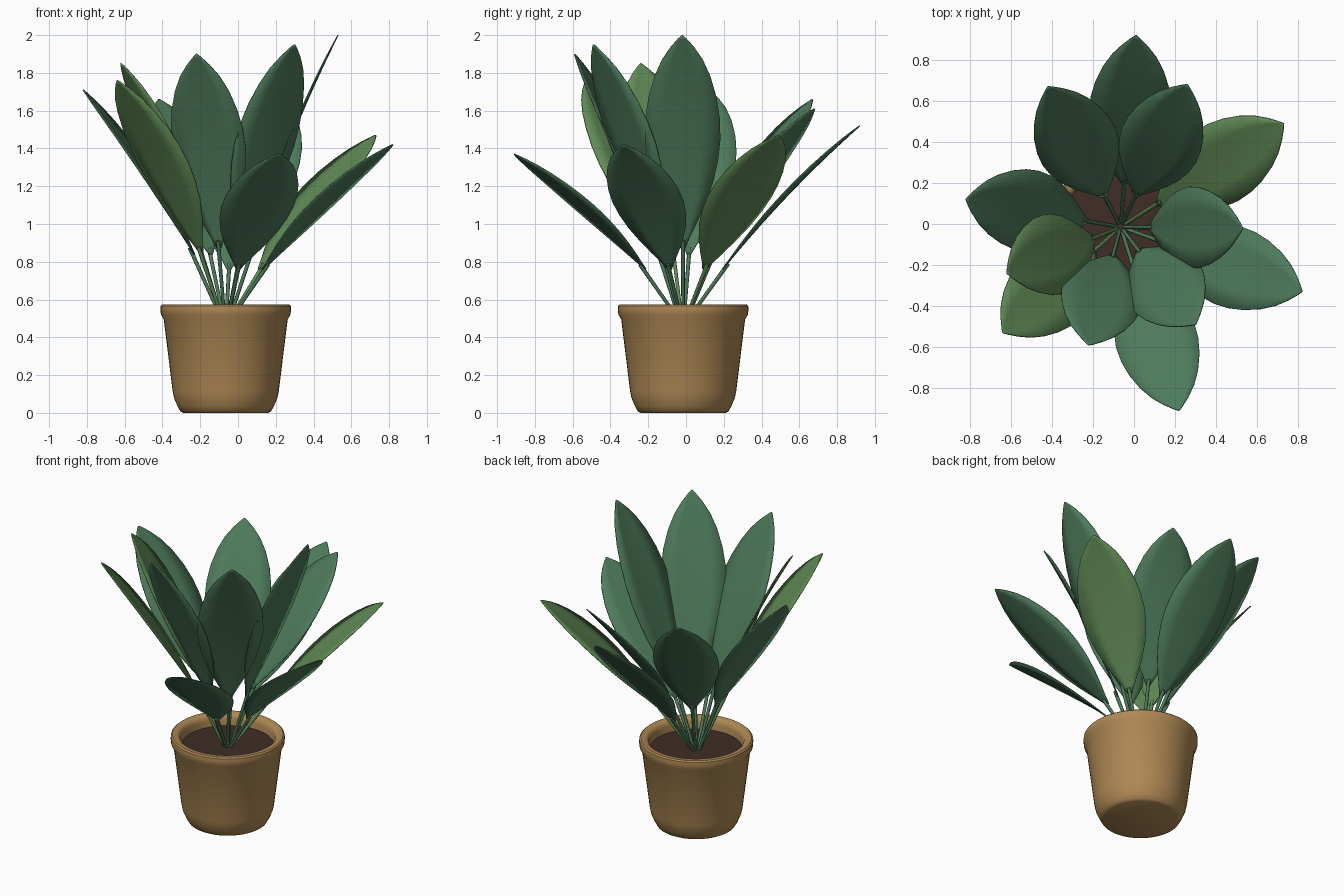
import bpy, bmesh, math
from mathutils import Vector

if "Cube" in bpy.data.objects:
    bpy.data.objects.remove(bpy.data.objects["Cube"])

CENTRE = Vector((-0.065, -0.015, 0))


def material(name, rgb):
    m = bpy.data.materials.new(name)
    m.diffuse_color = (*rgb, 1)
    m.use_nodes = True
    m.node_tree.nodes["Principled BSDF"].inputs["Base Color"].default_value = m.diffuse_color
    return m


clay = material("clay", (0.43, 0.25, 0.09))
earth = material("earth", (0.05, 0.027, 0.02))
deep_green = material("deep green", (0.076, 0.195, 0.105))
light_green = material("light green", (0.12, 0.26, 0.095))


def finish(name, bm, mat, angle=40):
    bmesh.ops.recalc_face_normals(bm, faces=bm.faces)
    mesh = bpy.data.meshes.new(name)
    bm.to_mesh(mesh)
    bm.free()
    mesh.materials.append(mat)
    ob = bpy.data.objects.new(name, mesh)
    bpy.context.collection.objects.link(ob)
    bpy.context.view_layer.objects.active = ob
    bpy.ops.object.select_all(action='DESELECT')
    ob.select_set(True)
    bpy.ops.object.shade_smooth_by_angle(angle=math.radians(angle))
    return ob


def lathe(name, profile, mat, steps=48):
    bm = bmesh.new()
    verts = [bm.verts.new(CENTRE + Vector((r, 0, z))) for r, z in profile]
    edges = [bm.edges.new(p) for p in zip(verts, verts[1:])]
    bmesh.ops.spin(bm, geom=verts + edges, cent=CENTRE, axis=(0, 0, 1),
                   angle=math.tau, steps=steps, use_duplicate=False)
    bmesh.ops.remove_doubles(bm, verts=bm.verts, dist=0.0005)
    return finish(name, bm, mat)


# Pot with rounded foot and thick rolled rim
lathe("pot", [(0, 0), (0.225, 0), (0.24, 0.008), (0.255, 0.035), (0.274, 0.08),
              (0.281, 0.115), (0.328, 0.495), (0.343, 0.52), (0.346, 0.55),
              (0.344, 0.567), (0.335, 0.575), (0.305, 0.574), (0.29, 0.562),
              (0.284, 0.54), (0.278, 0.46)], clay)
lathe("soil", [(0, 0.5), (0.282, 0.5)], earth)

# Half-width of a blade from its base to its tip, as (position, width)
OUTLINE = [(0, 0.012), (0.05, 0.036), (0.12, 0.076), (0.2, 0.118), (0.3, 0.16),
           (0.4, 0.187), (0.5, 0.2), (0.6, 0.197), (0.7, 0.18), (0.8, 0.148),
           (0.88, 0.108), (0.94, 0.063), (0.98, 0.025), (1, 0.003)]


def leaf(number, tip, reach, height, mat):
    tip = Vector(tip)
    out = Vector((tip.x - CENTRE.x, tip.y - CENTRE.y, 0)).normalized()
    base = CENTRE + out * reach + Vector((0, 0, height))
    along = tip - base
    side = Vector((-out.y, out.x, 0))
    normal = along.normalized().cross(side)
    if normal.z < 0:
        normal = -normal

    # Blade, arched along its length and slightly cupped across
    bm = bmesh.new()
    rows = []
    for t, w in OUTLINE:
        arch = 0.1 * t * (1 - t)
        rows.append([bm.verts.new(base + along * t + side * w * s
                                  + normal * (arch + 0.05 * w * s * s))
                     for s in (-1, -0.5, 0, 0.5, 1)])
    for a, b in zip(rows, rows[1:]):
        for i in range(4):
            bm.faces.new((a[i], a[i + 1], b[i + 1], b[i]))
    blade = finish(f"leaf_{number}", bm, mat)
    solid = blade.modifiers.new("thickness", 'SOLIDIFY')
    solid.thickness = 0.006
    solid.offset = 0

    # Stem from the soil to a little way up the blade
    root = CENTRE + out * 0.015 + Vector((0, 0, 0.48))
    end = base + along * 0.04
    bm = bmesh.new()
    bmesh.ops.create_cone(bm, segments=8, radius1=0.009, radius2=0.011,
                          depth=(end - root).length, cap_ends=True)
    turn = (end - root).to_track_quat('Z', 'Y').to_matrix()
    bmesh.ops.rotate(bm, verts=bm.verts, matrix=turn, cent=(0, 0, 0))
    bmesh.ops.translate(bm, verts=bm.verts, vec=(root + end) / 2)
    finish(f"stem_{number}", bm, mat, 60)


# Leaf tips in three tiers, with the distance and height where blades begin
d, g = deep_green, light_green
TIERS = [
    (0.14, 0.87, [((0.53, -0.02, 2.0), d), ((0.30, -0.49, 1.95), d),
                  ((-0.22, -0.59, 1.90), d), ((-0.62, -0.24, 1.85), g)]),
    (0.17, 0.84, [((-0.42, 0.67, 1.66), d), ((0.26, 0.68, 1.61), d),
                  ((-0.64, -0.53, 1.76), g), ((-0.82, 0.12, 1.71), d)]),
    (0.21, 0.76, [((0.01, 0.92, 1.52), d), ((0.73, 0.49, 1.47), g),
                  ((0.82, -0.33, 1.42), d), ((0.22, -0.91, 1.37), d)]),
]
count = 0
for reach, height, tips in TIERS:
    for tip, mat in tips:
        count += 1
        leaf(count, tip, reach, height, mat)
